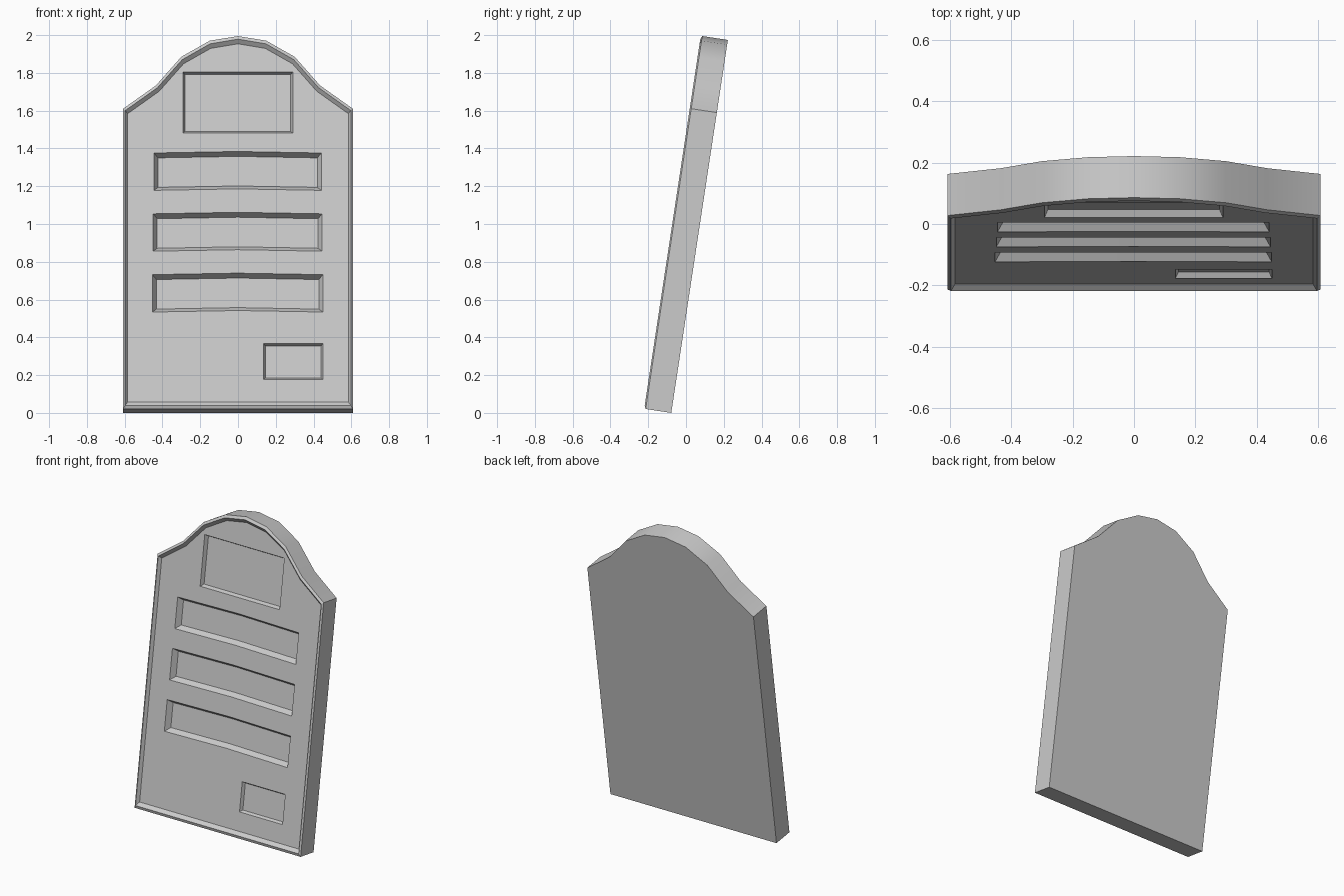
import bpy, bmesh, math

if "Cube" in bpy.data.objects:
    bpy.data.objects.remove(bpy.data.objects["Cube"])

S, C = 0.15, math.sqrt(1 - 0.15 ** 2)   # lean of the slab
T = 0.145                               # slab thickness
FACE = T - 0.02                         # level of the recessed front face
Y0 = -0.078

bm = bmesh.new()


def ring(points, w):
    """Closed loop of verts from (x, v) points in slab space at height w above the back."""
    return [bm.verts.new((x, Y0 + v * S - w * C, v * C + w * S)) for x, v in points]


def bridge(a, b):
    n = len(a)
    for i in range(n):
        j = (i + 1) % n
        bm.faces.new((a[i], a[j], b[j], b[i]))


def loop_edges(r):
    result = []
    for i in range(len(r)):
        a, b = r[i], r[(i + 1) % len(r)]
        result.append(bm.edges.get((a, b)) or bm.edges.new((a, b)))
    return result


# Slab outline with a domed top
half = [(0.608, 0.0), (0.608, 1.608), (0.435, 1.732), (0.3, 1.886), (0.15, 1.972)]
outline = half + [(0, 1.997)] + [(-x, v) for x, v in reversed(half)]


def scaled(k):
    return [(x * k, 1 + (v - 1) * k) for x, v in outline]


# Back, sides, chamfered rim and inner lip
rings = [ring(scaled(k), w) for k, w in
         [(1, 0), (1, T - 0.008), (0.982, T), (0.96, FACE)]]
bm.faces.new(rings[0])
for a, b in zip(rings, rings[1:]):
    bridge(a, b)
front_edges = loop_edges(rings[-1])


# Sloped pockets: x and z limits as seen from the front
def pocket(x0, x1, z0, z1, inset, depth, arch=0.0):
    v0, v1 = ((z - FACE * S) / C for z in (z0, z1))

    def shape(i):
        m = (x0 + x1) / 2
        pts = [(x0 + i, v0 + i), (m, v0 + i + arch), (x1 - i, v0 + i),
               (x1 - i, v1 - i), (m, v1 - i + arch), (x0 + i, v1 - i)]
        return pts if arch else [pts[k] for k in (0, 2, 3, 5)]

    outer, inner = ring(shape(0), FACE), ring(shape(inset), FACE - depth)
    bridge(outer, inner)
    bm.faces.new(inner)
    front_edges.extend(loop_edges(outer))


pocket(-0.292, 0.29, 1.482, 1.805, 0.011, 0.025)          # upper panel
for i in range(3):                                        # three arched slots
    z = 1.178 - 0.322 * i
    pocket(-0.445 - 0.004 * i, 0.441 + 0.004 * i, z, z + 0.198, 0.021, 0.035, 0.008)
pocket(0.135, 0.45, 0.178, 0.367, 0.01, 0.02)             # small lower panel

# Front face around the pockets
bmesh.ops.triangle_fill(bm, use_beauty=True, use_dissolve=False,
                        edges=front_edges, normal=(0, -C, S))
bmesh.ops.recalc_face_normals(bm, faces=bm.faces[:])

mesh = bpy.data.meshes.new("slotted_slab")
bm.to_mesh(mesh)
bm.free()
slab = bpy.data.objects.new("slotted_slab", mesh)
bpy.context.collection.objects.link(slab)
bpy.context.view_layer.objects.active = slab
slab.select_set(True)
bpy.ops.object.shade_smooth_by_angle(angle=math.radians(28))
